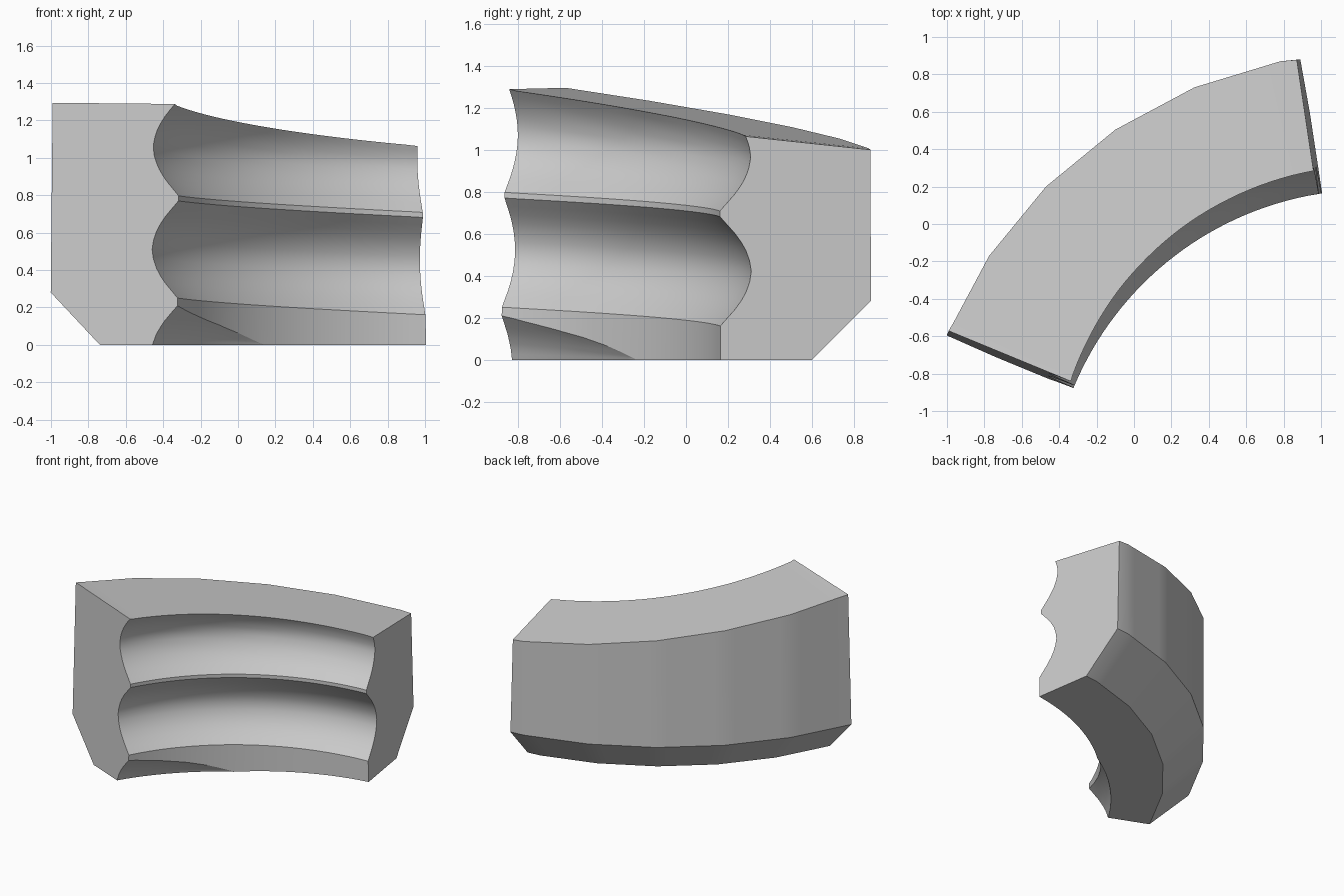
import bpy, bmesh, math

if "Cube" in bpy.data.objects:
    bpy.data.objects.remove(bpy.data.objects["Cube"])

# Main dimensions of the curved nut segment
CX, CY = 1.26, -1.53            # axis of the thread
R_CREST, R_OUT, R_CHAM = 1.713, 2.447, 2.16
CHAM_H = 0.28
PITCH = 0.545
A_LEFT, A_RIGHT = 157.6, 98.7   # end angles in degrees
FACET = 11.25                   # outer wall facet angle
GROOVE = [(0, 0), (.04, .036), (.08, .072), (.12, .101), (.16, .124), (.21, .142),
          (.26, .15), (.31, .142), (.36, .124), (.40, .101), (.44, .072), (.48, .036), (.52, 0)]


def groove_depth(z):
    """Depth of the groove at height z above its lower edge."""
    for (z0, d0), (z1, d1) in zip(GROOVE, GROOVE[1:]):
        if z0 <= z <= z1:
            return d0 + (d1 - d0) * (z - z0) / (z1 - z0)
    return 0.0


def top_z(r, a):
    """Height of the sloping top plane."""
    x, y = CX + r * math.cos(a), CY + r * math.sin(a)
    return 1.161 - .065 * x - .12 * y


def section(deg):
    """Closed (radius, height) outline at one angle."""
    a = math.radians(deg)
    drop = PITCH * (A_LEFT - deg) / 360
    poly = math.cos(math.radians(FACET / 2)) / math.cos(math.radians(deg % FACET - FACET / 2))
    pts = [(R_CHAM * poly, 0)]
    # lowest groove, fading out along the turn
    low = .21 - drop - .52
    fade = .15 * (A_LEFT - deg) / 31
    edge = 0.0
    for i in range(200):
        z = .21 * i / 199
        if groove_depth(z - low) > fade:
            edge = z
    edge = max(edge, .003)
    for k in range(9):
        z = edge * k / 8
        d = max(0, groove_depth(z - low) - fade) if k < 8 else 0
        pts.append((R_CREST + d, z))
    # full groove between the two crests
    pts += [(R_CREST + d, .25 - drop + z) for z, d in GROOVE]
    # upper groove, cut off by the top plane
    base = .797 - drop
    zt = 1.2
    for _ in range(25):
        zt = .5 * zt + .5 * top_z(R_CREST + groove_depth(zt - base), a)
    for k in range(15):
        z = base + (zt - base) * k / 14
        pts.append((R_CREST + groove_depth(z - base), z))
    # outer wall
    pts += [(R_OUT * poly, top_z(R_OUT * poly, a)), (R_OUT * poly, CHAM_H)]
    return pts


# Angles: both ends plus regular steps that include the facet corners
steps = [k * 1.875 for k in range(40, 100)]
angles = [A_RIGHT] + [s for s in steps if A_RIGHT + 1.4 < s < A_LEFT - 1.4] + [A_LEFT]

bm = bmesh.new()
rings = []
for i, deg in enumerate(angles):
    lean = 1 if i == 0 else -1 if i == len(angles) - 1 else 0   # ends lean inward
    ring = []
    for r, z in section(deg):
        a = math.radians(deg) + lean * .026 * (z - .2) / r
        if r > 2:
            z = top_z(r, a) if z > .9 else z
        ring.append(bm.verts.new((CX + r * math.cos(a), CY + r * math.sin(a), z)))
    rings.append(ring)
n = len(rings[0])
for r0, r1 in zip(rings, rings[1:]):
    for j in range(n):
        k = (j + 1) % n
        bm.faces.new((r0[j], r0[k], r1[k], r1[j]))
bm.faces.new(rings[0])
bm.faces.new(rings[-1][::-1])
bmesh.ops.recalc_face_normals(bm, faces=bm.faces)

mesh = bpy.data.meshes.new("threaded_nut_segment")
bm.to_mesh(mesh)
bm.free()
nut = bpy.data.objects.new("threaded_nut_segment", mesh)
bpy.context.collection.objects.link(nut)

# Plain grey metal
grey = bpy.data.materials.new("grey_metal")
grey.diffuse_color = (.6, .6, .6, 1)
grey.use_nodes = True
grey.node_tree.nodes["Principled BSDF"].inputs["Base Color"].default_value = grey.diffuse_color
mesh.materials.append(grey)

bpy.context.view_layer.objects.active = nut
nut.select_set(True)
bpy.ops.object.shade_smooth_by_angle(angle=math.radians(25))
